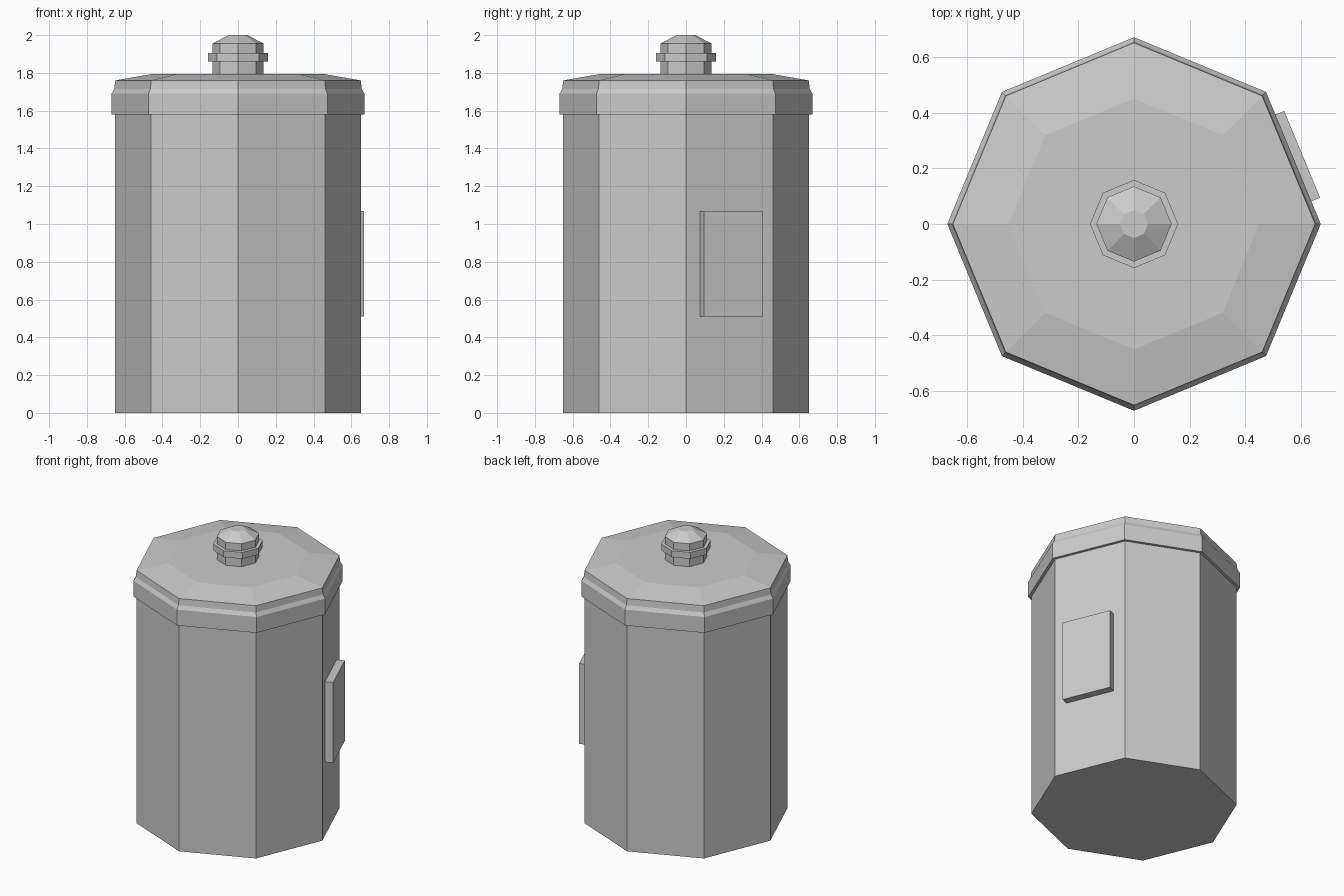
import bpy, bmesh, math
from mathutils import Matrix

if "Cube" in bpy.data.objects:
    bpy.data.objects.remove(bpy.data.objects["Cube"])

SIDES = 8


def lathe(name, profile):
    """Flat-faced octagonal solid from (radius, z) points, corners on the axes."""
    bm = bmesh.new()
    rings = []
    for r, z in profile:
        rings.append([bm.verts.new((r * math.cos(2 * math.pi * i / SIDES),
                                    r * math.sin(2 * math.pi * i / SIDES), z))
                      for i in range(SIDES)])
    for a, b in zip(rings, rings[1:]):
        for i in range(SIDES):
            j = (i + 1) % SIDES
            bm.faces.new((a[i], a[j], b[j], b[i]))
    bm.faces.new(rings[0][::-1])
    bm.faces.new(rings[-1])
    return finish(name, bm)


def finish(name, bm):
    bmesh.ops.recalc_face_normals(bm, faces=bm.faces[:])
    mesh = bpy.data.meshes.new(name)
    bm.to_mesh(mesh)
    bm.free()
    obj = bpy.data.objects.new(name, mesh)
    bpy.context.collection.objects.link(obj)
    return obj


# Octagonal container
lathe("body", [(0.65, 0), (0.65, 1.6)])

# Overhanging lid with bevelled rim and shallow raised top
lathe("lid", [(0.67, 1.58), (0.67, 1.69), (0.655, 1.715), (0.65, 1.76), (0.45, 1.795)])

# Knob with collar and tapered cap
lathe("knob", [(0.135, 1.785), (0.135, 1.86), (0.158, 1.86), (0.158, 1.905),
               (0.135, 1.905), (0.135, 1.955), (0.05, 2.0)])

# Plate on the face between the +x and +x+y corners
inner, outer = 0.598, 0.653
bm = bmesh.new()
bmesh.ops.create_cube(bm, size=1, matrix=(
    Matrix.Rotation(math.radians(22.5), 4, 'Z')
    @ Matrix.Translation(((inner + outer) / 2, 0, 0.79))
    @ Matrix.Diagonal((outer - inner, 0.337, 0.56, 1))))
finish("label_plate", bm)
